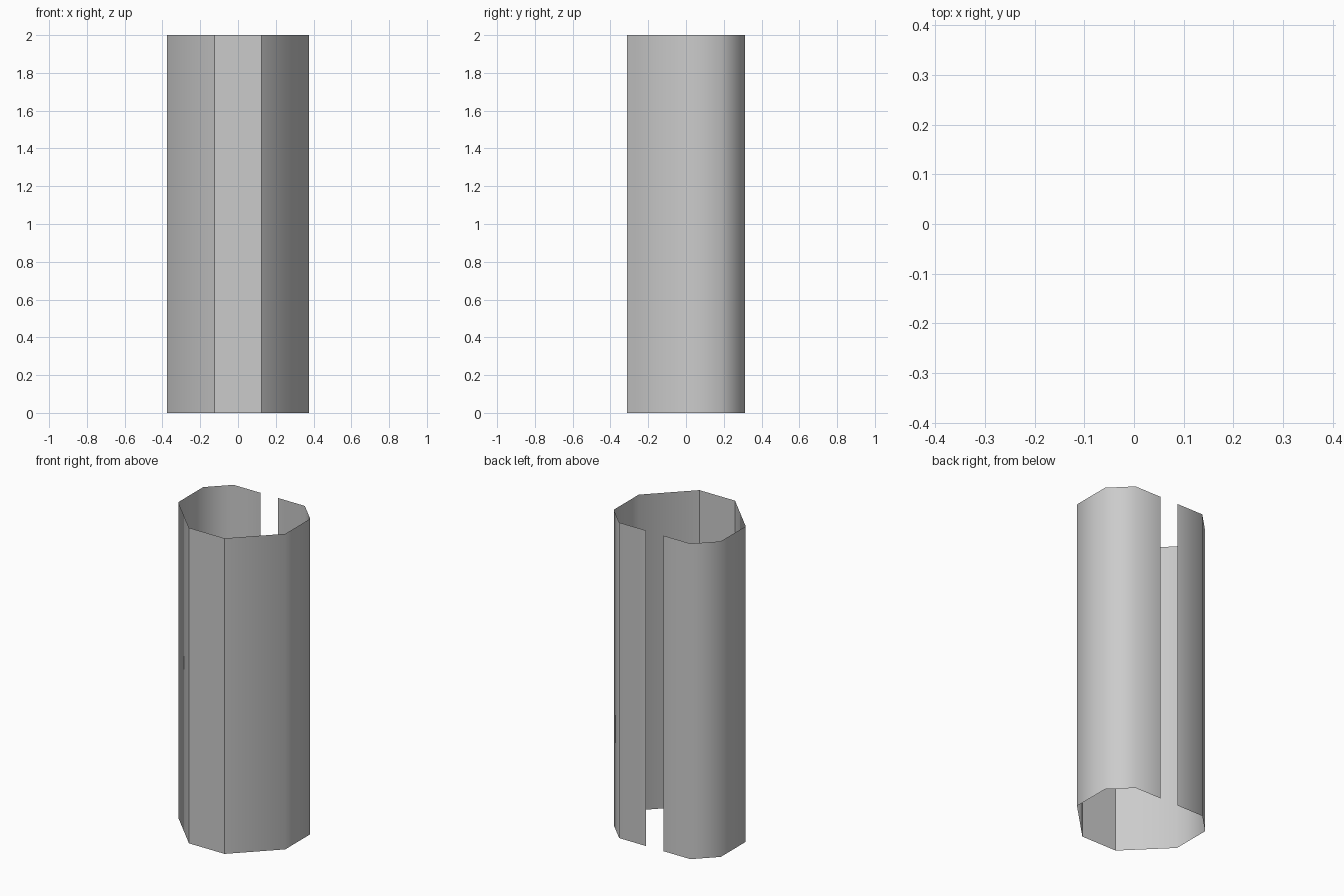
import bpy, bmesh

if "Cube" in bpy.data.objects:
    bpy.data.objects.remove(bpy.data.objects["Cube"])

HEIGHT = 2.0

# Half of the plan outline, from the back slot round to the front panel
half = [(-0.0625, 0.3125), (-0.25, 0.3125), (-0.375, 0.1875),
        (-0.375, -0.0625), (-0.125, -0.3125)]
outline = half + [(-x, y) for x, y in reversed(half)]

# Thin open shell: eight-sided column with a full-height slot at the back
bm = bmesh.new()
low = [bm.verts.new((x, y, 0)) for x, y in outline]
high = [bm.verts.new((x, y, HEIGHT)) for x, y in outline]
for i in range(len(outline) - 1):
    face = bm.faces.new((low[i], low[i + 1], high[i + 1], high[i]))
    face.smooth = True

# Crisp edges on both sides of the flat front panel; the rest is smooth
for i in (len(half) - 1, len(half)):
    bm.edges.get((low[i], high[i])).smooth = False

mesh = bpy.data.meshes.new("slotted_column_shell")
bm.to_mesh(mesh)
bm.free()
shell = bpy.data.objects.new("slotted_column_shell", mesh)
bpy.context.collection.objects.link(shell)
